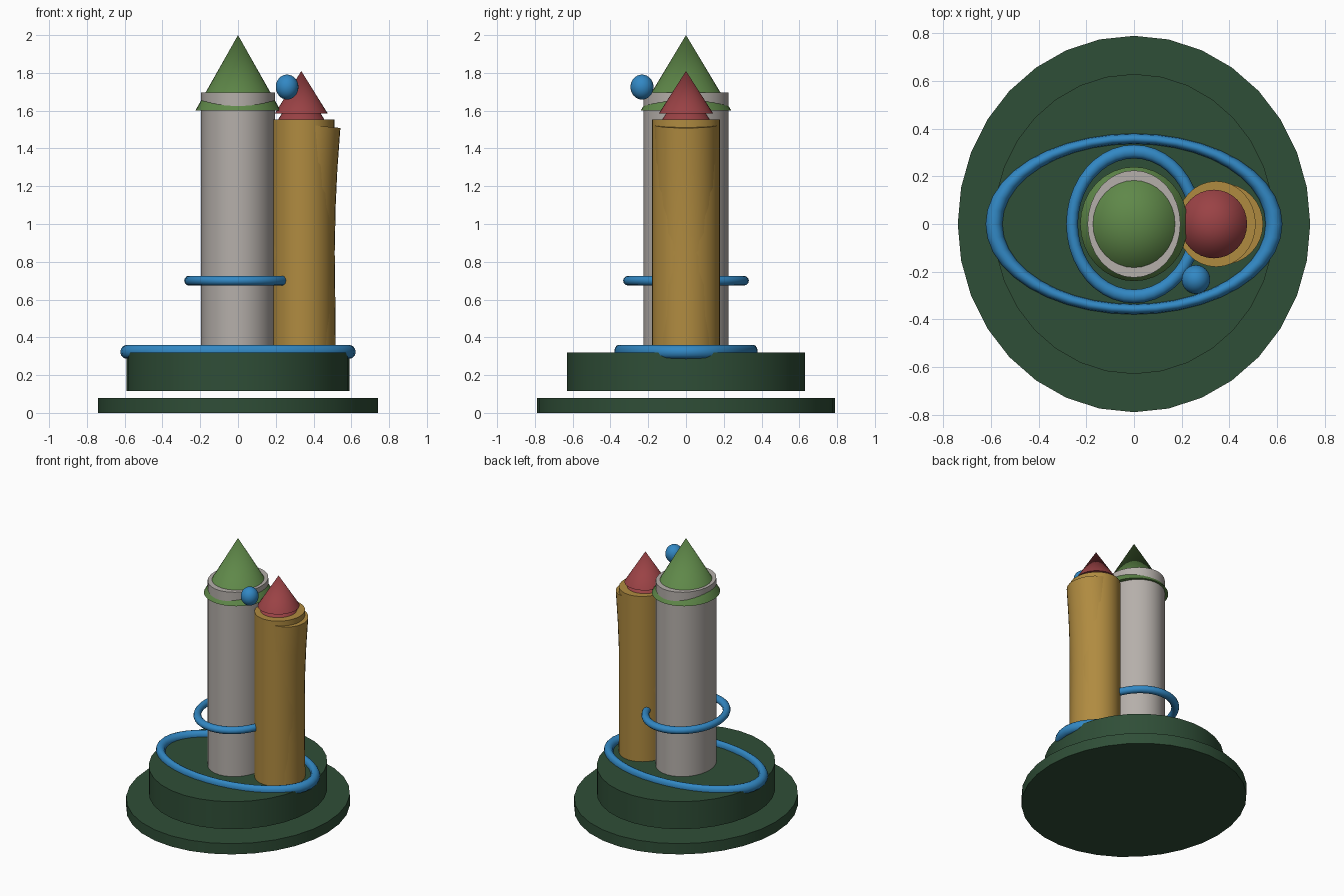
import bpy
import bmesh
import math
from mathutils import Matrix

cube = bpy.data.objects.get("Cube")
if cube:
    bpy.data.objects.remove(cube, do_unlink=True)

SIDES = 32


def material(name, rgb):
    """Flat colour given as sRGB bytes, stored as linear values."""
    col = [((c / 255 + 0.055) / 1.055) ** 2.4 for c in rgb] + [1]
    mat = bpy.data.materials.new(name)
    mat.use_nodes = True
    mat.diffuse_color = col
    bsdf = next(n for n in mat.node_tree.nodes if n.type == 'BSDF_PRINCIPLED')
    bsdf.inputs["Base Color"].default_value = col
    return mat


dark_green = material("dark green", (47, 78, 55))
stone = material("warm grey", (181, 175, 170))
ochre = material("ochre", (176, 139, 64))
leaf = material("leaf green", (95, 136, 73))
red = material("red", (154, 66, 69))
blue = material("blue", (50, 136, 196))


def finish(name, bm, mat, angle=35):
    mesh = bpy.data.meshes.new(name)
    bmesh.ops.recalc_face_normals(bm, faces=bm.faces)
    bm.to_mesh(mesh)
    bm.free()
    mesh.materials.append(mat)
    obj = bpy.data.objects.new(name, mesh)
    bpy.context.collection.objects.link(obj)
    bpy.ops.object.select_all(action='DESELECT')
    obj.select_set(True)
    bpy.context.view_layer.objects.active = obj
    bpy.ops.object.shade_smooth_by_angle(angle=math.radians(angle))
    return obj


def drum(name, mat, x, rx, ry, z0, z1, top=1.0):
    """Elliptical cylinder, or a cone when top is 0."""
    bm = bmesh.new()
    bmesh.ops.create_cone(bm, cap_ends=True, segments=SIDES,
                          radius1=1, radius2=top, depth=1)
    if top == 0:
        bmesh.ops.remove_doubles(bm, verts=bm.verts, dist=0.0001)
    bm.transform(Matrix.Translation((x, 0, (z0 + z1) / 2))
                 @ Matrix.Diagonal((rx, ry, z1 - z0, 1)))
    return finish(name, bm, mat)


def ring(name, mat, z, rx, ry, tube, height):
    """Torus squashed to an ellipse; tube is relative to the radii."""
    bm = bmesh.new()
    n, m = 40, 12
    loops = []
    for i in range(n):
        a = math.tau * i / n
        loop = []
        for j in range(m):
            b = math.tau * j / m
            r = 1 + tube * math.cos(b)
            loop.append(bm.verts.new((rx * r * math.cos(a), ry * r * math.sin(a),
                                      z + height * math.sin(b))))
        loops.append(loop)
    for i in range(n):
        p, q = loops[i], loops[(i + 1) % n]
        for j in range(m):
            k = (j + 1) % m
            bm.faces.new((p[j], q[j], q[k], p[k]))
    return finish(name, bm, mat, 60)


def bent_tube(name, mat, path, rx, ry):
    """Capped tube through (x, z, tilt) stations."""
    bm = bmesh.new()
    loops = []
    for x, z, tilt in path:
        loop = []
        for i in range(SIDES):
            a = math.tau * i / SIDES
            dx = rx * math.cos(a)
            loop.append(bm.verts.new((x + dx, ry * math.sin(a), z - dx * tilt)))
        loops.append(loop)
    for p, q in zip(loops, loops[1:]):
        for i in range(SIDES):
            k = (i + 1) % SIDES
            bm.faces.new((p[i], p[k], q[k], q[i]))
    bm.faces.new(loops[0])
    bm.faces.new(loops[-1])
    return finish(name, bm, mat)


# Stepped base
drum("base_disc", dark_green, 0, 0.74, 0.79, 0, 0.08)
drum("upper_platform", dark_green, 0, 0.59, 0.63, 0.115, 0.32)

# Main tower and its roof
drum("main_tower", stone, 0, 0.195, 0.225, 0.31, 1.695)
drum("main_roof", leaf, 0, 0.226, 0.24, 1.6, 2.0, top=0)

# Side tower: straight core with a bent outer shell, and a stacked roof
drum("side_tower", ochre, 0.345, 0.166, 0.18, 0.31, 1.553)
bent_tube("side_tower_bent_shell", ochre,
          [(0.35, 0.31, 0), (0.347, 0.6, 0), (0.344, 0.85, 0),
           (0.349, 1.1, 0.03), (0.358, 1.3, 0.07), (0.374, 1.525, 0.1)],
          0.168, 0.17)
drum("side_roof_lower", red, 0.335, 0.14, 0.144, 1.525, 1.75, top=0)
drum("side_roof_upper", red, 0.335, 0.14, 0.144, 1.585, 1.81, top=0)

# Rings around the tower and platform
ring("tower_ring", blue, 0.70, 0.26, 0.304, 0.095, 0.026)
ring("platform_ring", blue, 0.323, 0.588, 0.358, 0.06, 0.037)

# Floating ball
bm = bmesh.new()
bmesh.ops.create_uvsphere(bm, u_segments=24, v_segments=16, radius=1)
bm.transform(Matrix.Translation((0.26, -0.233, 1.725))
             @ Matrix.Diagonal((0.06, 0.061, 0.066, 1)))
finish("floating_ball", bm, blue)
